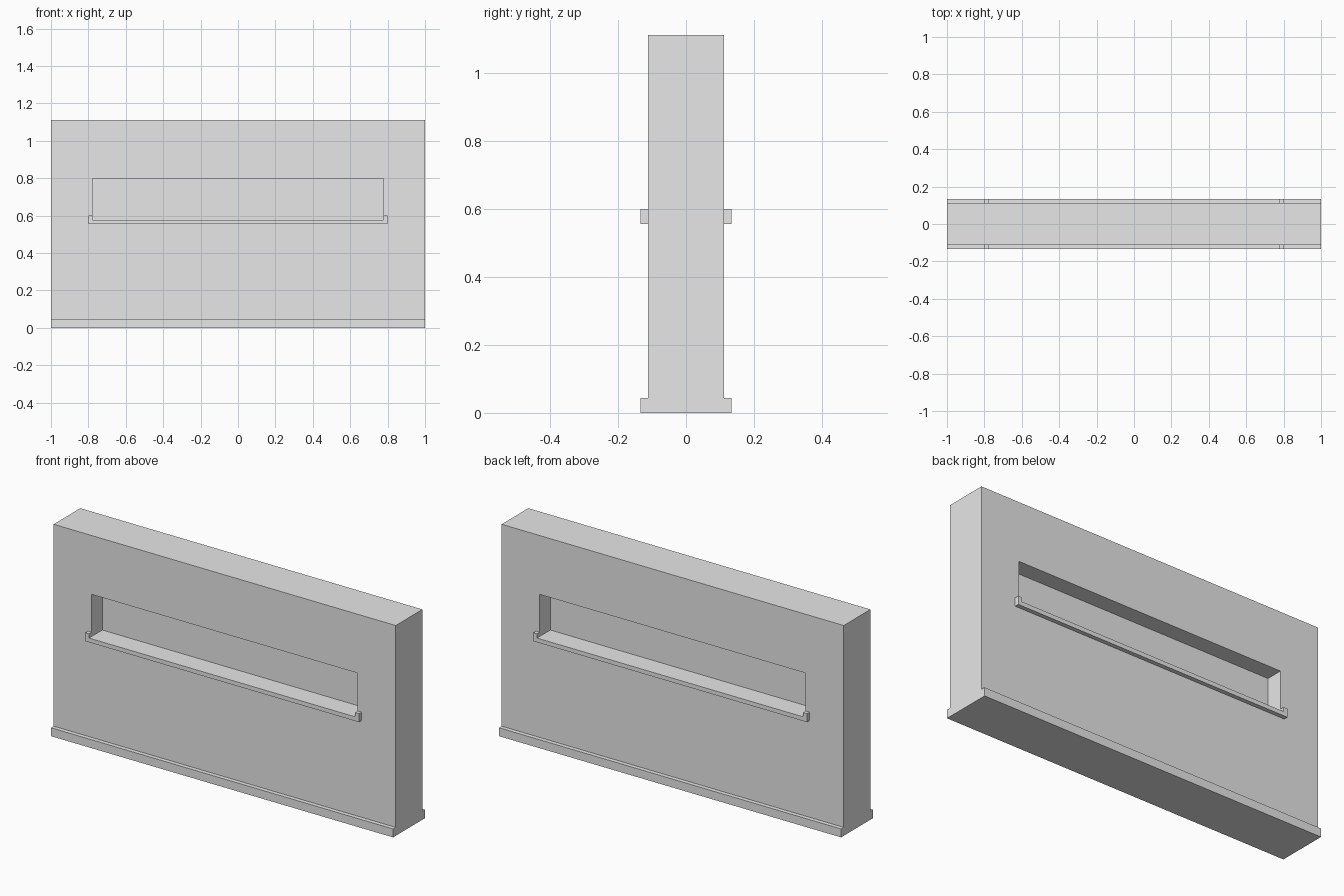
import bpy, bmesh
from mathutils import Vector

cube = bpy.data.objects.get("Cube")
if cube:
    bpy.data.objects.remove(cube, do_unlink=True)

UNIT = 2 / 90            # thickness of the trim, module for all sizes
HALF_WALL = 5 * UNIT
TOP = 50 * UNIT
WIN_X, WIN_LOW, WIN_HIGH = 35 * UNIT, 26 * UNIT, 36 * UNIT
RECESS = 4 * UNIT

grey = bpy.data.materials.new("plaster grey")
grey.use_nodes = True
GREY = (0.8, 0.8, 0.8, 1)
grey.diffuse_color = GREY
grey.node_tree.nodes["Principled BSDF"].inputs["Base Color"].default_value = GREY


def finish(name, bm):
    bmesh.ops.recalc_face_normals(bm, faces=bm.faces)
    mesh = bpy.data.meshes.new(name)
    bm.to_mesh(mesh)
    bm.free()
    mesh.materials.append(grey)
    obj = bpy.data.objects.new(name, mesh)
    bpy.context.collection.objects.link(obj)
    return obj


def prism(name, outline, direction):
    """Extrude a closed outline along a direction."""
    bm = bmesh.new()
    face = bm.faces.new([bm.verts.new(p) for p in outline])
    result = bmesh.ops.extrude_face_region(bm, geom=[face], use_keep_orig=True)
    verts = [v for v in result["geom"] if isinstance(v, bmesh.types.BMVert)]
    bmesh.ops.translate(bm, verts=verts, vec=direction)
    return finish(name, bm)


# Wall with a window niche sunk into both long faces
bm = bmesh.new()
bmesh.ops.create_cube(bm, size=1)
for v in bm.verts:
    v.co = Vector((v.co.x * 2, v.co.y * 2 * HALF_WALL, (v.co.z + 0.5) * TOP))
bm.normal_update()
for face in [f for f in bm.faces if abs(f.normal.y) > 0.9]:
    side = 1 if face.normal.y > 0 else -1
    bmesh.ops.inset_region(bm, faces=[face], thickness=0.1)
    for v in face.verts:
        v.co.x = WIN_X if v.co.x > 0 else -WIN_X
        v.co.z = WIN_HIGH if v.co.z > TOP / 2 else WIN_LOW
    bmesh.ops.inset_region(bm, faces=[face], thickness=0)
    for v in face.verts:
        v.co.y -= side * RECESS
finish("wall", bm)

for label, side in (("front", -1), ("back", 1)):
    y = side * HALF_WALL
    out = Vector((0, side * UNIT, 0))

    # Window sill with a raised lip at each end
    right = [(WIN_X, WIN_LOW), (WIN_X, WIN_LOW + UNIT),
             (WIN_X + UNIT, WIN_LOW + UNIT), (WIN_X + UNIT, WIN_LOW - UNIT)]
    left = [(-x, z) for x, z in reversed(right)]
    prism(label + "_sill", [(x, y, z) for x, z in right + left], out)

    # Skirting board along the floor
    board = [(-1, 0), (1, 0), (1, 2 * UNIT), (-1, 2 * UNIT)]
    prism(label + "_skirting", [(x, y, z) for x, z in board], out)
